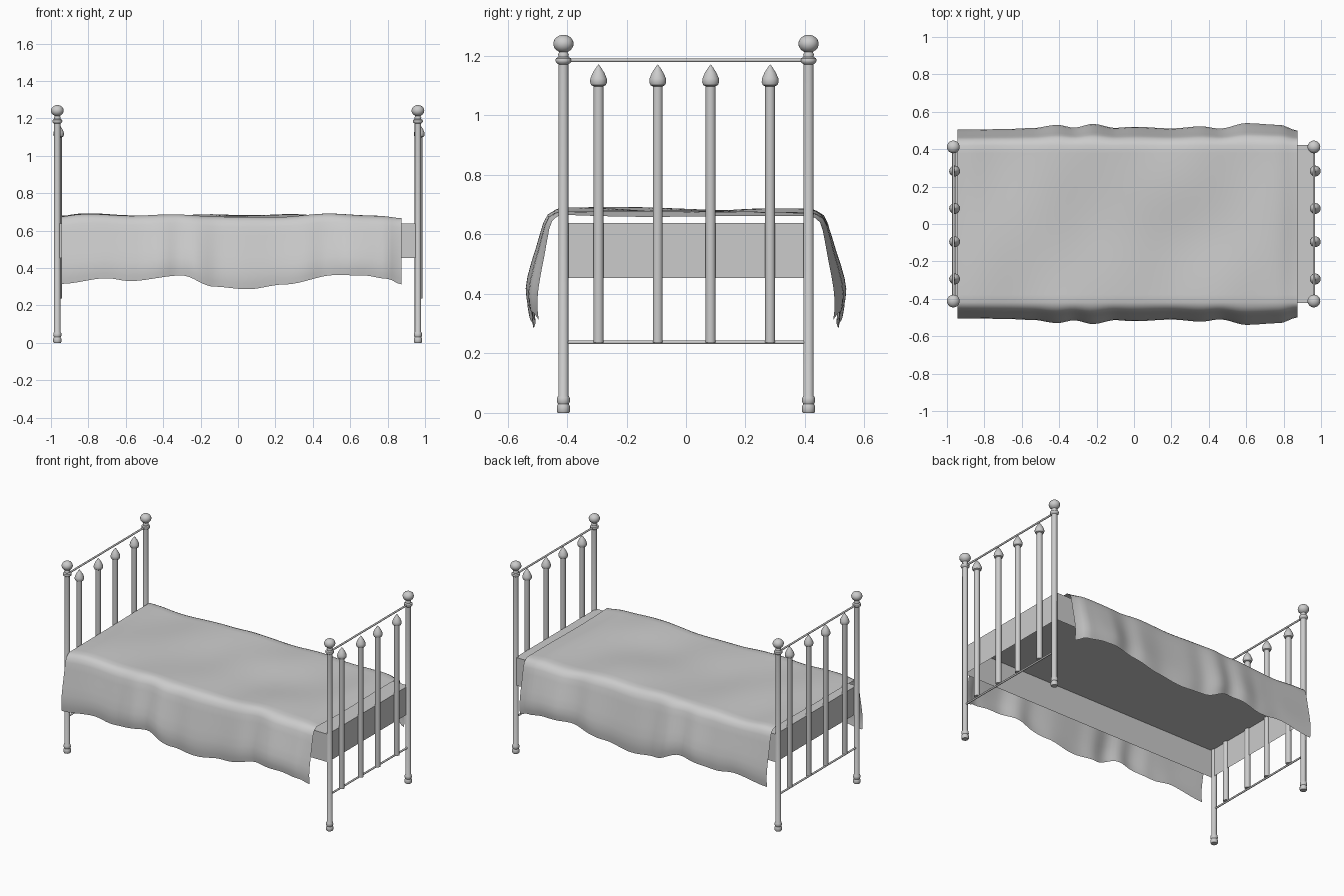
import bpy, bmesh
from math import sin, cos, pi, exp

if "Cube" in bpy.data.objects:
    bpy.data.objects.remove(bpy.data.objects["Cube"])


def make_object(name, bm, smooth=True):
    bmesh.ops.recalc_face_normals(bm, faces=bm.faces)
    mesh = bpy.data.meshes.new(name)
    bm.to_mesh(mesh)
    bm.free()
    ob = bpy.data.objects.new(name, mesh)
    bpy.context.collection.objects.link(ob)
    if smooth:
        bpy.ops.object.select_all(action='DESELECT')
        ob.select_set(True)
        bpy.context.view_layer.objects.active = ob
        bpy.ops.object.shade_smooth_by_angle(angle=0.7)
    return ob


def lathe(name, profile, x, y, sides=20):
    """Turn a (radius, z) profile around a vertical axis at x, y."""
    bm = bmesh.new()
    rings = []
    for r, z in profile:
        r = max(r, 0.0002)
        rings.append([bm.verts.new((x + r * cos(2 * pi * i / sides),
                                    y + r * sin(2 * pi * i / sides), z))
                      for i in range(sides)])
    for a, b in zip(rings, rings[1:]):
        for i in range(sides):
            j = (i + 1) % sides
            bm.faces.new((a[i], a[j], b[j], b[i]))
    bm.faces.new(rings[0])
    bm.faces.new(rings[-1])
    return make_object(name, bm)


def rail(name, x, z, half_length=0.405, radius=0.006):
    bpy.ops.mesh.primitive_cylinder_add(vertices=12, radius=radius, depth=2 * half_length,
                                        location=(x, 0, z), rotation=(pi / 2, 0, 0))
    ob = bpy.context.object
    ob.name = name
    bpy.ops.object.shade_smooth_by_angle(angle=0.7)


def interp(points, t):
    """Smooth interpolation through (t, value) points."""
    if t <= points[0][0]:
        return points[0][1]
    for (t0, v0), (t1, v1) in zip(points, points[1:]):
        if t <= t1:
            k = (t - t0) / (t1 - t0)
            return v0 + (v1 - v0) * k * k * (3 - 2 * k)
    return points[-1][1]


# Turned corner post with foot, collar and ball
post = [(0.019, 0), (0.022, 0.005), (0.022, 0.022), (0.018, 0.030), (0.022, 0.038),
        (0.021, 0.052), (0.017, 0.058), (0.017, 1.172), (0.025, 1.178), (0.027, 1.185),
        (0.025, 1.192), (0.017, 1.197), (0.018, 1.205), (0.014, 1.213)]
post += [(0.034 * sin(a), 1.241 - 0.030 * cos(a)) for a in [pi * k / 12 for k in range(2, 13)]]

# Baluster with spear finial
baluster = [(0.017, 0.237), (0.017, 1.098), (0.025, 1.102), (0.029, 1.112), (0.028, 1.124),
            (0.020, 1.143), (0.009, 1.160), (0.0, 1.172)]

# Head and foot ends
for end, x in (("headboard", -0.966), ("footboard", 0.962)):
    for side, y in (("front", -0.412), ("back", 0.412)):
        lathe(f"{end}_{side}_post", post, x, y, 24)
    for i, y in enumerate((-0.294, -0.095, 0.083, 0.283)):
        lathe(f"{end}_baluster_{i + 1}", baluster, x + 0.007, y, 18)
    rail(f"{end}_top_rail", x, 1.185)
    rail(f"{end}_bottom_rail", x, 0.237)

# Mattress base, open underneath
bm = bmesh.new()
bmesh.ops.create_cube(bm, size=1)
for v in bm.verts:
    v.co.x *= 1.912
    v.co.y *= 0.846
    v.co.z = 0.546 + v.co.z * 0.185
bmesh.ops.delete(bm, geom=[f for f in bm.faces if f.calc_center_median().z < 0.46], context='FACES')
mattress = make_object("mattress", bm, False)

# Draped blanket: hem height and spread along the length, plus a side fall profile
hem = [(-0.945, 0.315), (-0.70, 0.345), (-0.58, 0.330), (-0.30, 0.360), (-0.13, 0.300),
       (0.05, 0.286), (0.25, 0.312), (0.52, 0.362), (0.67, 0.360), (0.80, 0.342), (0.873, 0.312)]
spread = [(-0.945, 0.504), (-0.70, 0.507), (-0.54, 0.513), (-0.41, 0.530), (-0.32, 0.515),
          (-0.22, 0.535), (-0.10, 0.514), (0.0, 0.520), (0.20, 0.511), (0.36, 0.522),
          (0.46, 0.510), (0.60, 0.539), (0.78, 0.530), (0.873, 0.500)]
# (fraction of fall, fraction of outward spread)
fall = [(0.0, 0.0), (0.02, 0.18), (0.06, 0.38), (0.14, 0.50), (0.26, 0.60), (0.40, 0.71),
        (0.55, 0.84), (0.70, 0.95), (0.82, 1.0), (0.92, 0.98), (1.0, 0.94)]


def top_height(x, y):
    wave = (0.006 * sin(5.1 * x + 4.0 * y) + 0.004 * sin(9.3 * x - 6.5 * y + 1.0)
            + 0.003 * sin(15 * x + 3 * y + 2.0))
    dip = 0.014 * exp(-((x - 0.25) / 0.4) ** 2 - ((y + 0.05) / 0.22) ** 2)
    ends = 0.016 * exp(-((0.873 - x) / 0.07) ** 2) + 0.006 * exp(-((x + 0.945) / 0.06) ** 2)
    return max(0.680 + wave - dip - ends, 0.648)


bm = bmesh.new()
rows = []
for i in range(73):
    x = -0.945 + 1.818 * i / 72
    edge = top_height(x, 0.42)
    row = []
    for sign in (-1, 1):
        half = []
        for f, s in fall:
            z0 = top_height(x, sign * 0.42)
            half.append((sign * (0.42 + s * (interp(spread, x) - 0.42)),
                         z0 + f * (interp(hem, x) - z0)))
        if sign < 0:
            row += half[::-1]
            row += [(y, top_height(x, y)) for y in [-0.42 + 0.84 * k / 20 for k in range(1, 20)]]
        else:
            row += half
    rows.append([bm.verts.new((x, y, z)) for y, z in row])
for a, b in zip(rows, rows[1:]):
    for j in range(len(a) - 1):
        bm.faces.new((a[j], b[j], b[j + 1], a[j + 1]))
blanket = make_object("blanket", bm, False)
for p in blanket.data.polygons:
    p.use_smooth = True
